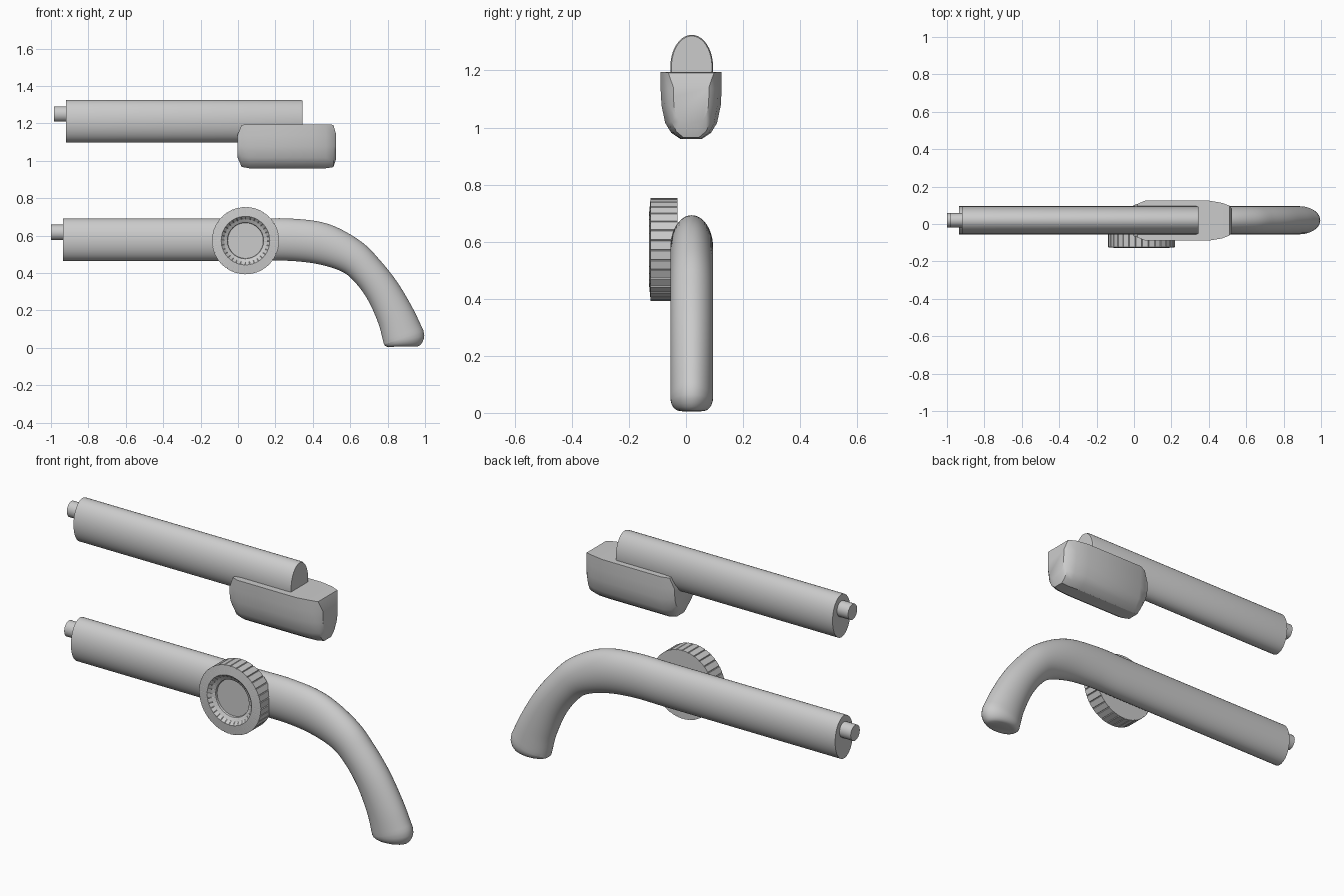
import bpy, math
from mathutils import Vector

cube = bpy.data.objects.get("Cube")
if cube:
    bpy.data.objects.remove(cube)

grey = bpy.data.materials.new("light grey")
grey.use_nodes = True
colour = (0.6, 0.6, 0.6, 1)
grey.diffuse_color = colour
grey.node_tree.nodes["Principled BSDF"].inputs["Base Color"].default_value = colour

MID_Y = 0.02
TAU = math.tau


def loft(name, rings, angle):
    """Skin a list of equal closed rings and cap both ends."""
    n = len(rings[0])
    verts = [p for ring in rings for p in ring]
    faces = [(r * n + i, r * n + (i + 1) % n, (r + 1) * n + (i + 1) % n, (r + 1) * n + i)
             for r in range(len(rings) - 1) for i in range(n)]
    faces += [tuple(reversed(range(n))), tuple(range(len(verts) - n, len(verts)))]
    mesh = bpy.data.meshes.new(name)
    mesh.from_pydata(verts, [], faces)
    mesh.materials.append(grey)
    obj = bpy.data.objects.new(name, mesh)
    bpy.context.collection.objects.link(obj)
    bpy.ops.object.select_all(action='DESELECT')
    obj.select_set(True)
    bpy.context.view_layer.objects.active = obj
    bpy.ops.object.mode_set(mode='EDIT')
    bpy.ops.mesh.select_all(action='SELECT')
    bpy.ops.mesh.normals_make_consistent(inside=False)
    bpy.ops.object.mode_set(mode='OBJECT')
    if angle:
        bpy.ops.object.shade_smooth_by_angle(angle=math.radians(angle))
    return obj


def oval(x, z, tangent, half_y, half_z, n=40):
    """Oval ring square to a tangent lying in the xz plane."""
    t = Vector(tangent).normalized()
    return [(x - t.y * half_z * math.sin(a), MID_Y + half_y * math.cos(a),
             z + t.x * half_z * math.sin(a)) for a in (TAU * i / n for i in range(n))]


def spline(points, steps=6):
    """Smooth path of (x, z, half height) through the given points."""
    pts = [Vector(p) for p in points]
    ext = [2 * pts[0] - pts[1]] + pts + [2 * pts[-1] - pts[-2]]
    out = []
    for a, b, c, d in zip(ext, ext[1:], ext[2:], ext[3:]):
        for k in range(steps):
            t = k / steps
            out.append(0.5 * (2 * b + (c - a) * t + (2 * a - 5 * b + 4 * c - d) * t * t
                              + (3 * b - a - 3 * c + d) * t ** 3))
    return out + [pts[-1]]


# Lower tube: straight barrel running into a bent handle with a rounded tip
bend = spline([(0.1, 0.578, 0.113), (0.28, 0.578, 0.113), (0.45, 0.556, 0.111),
               (0.6, 0.492, 0.096), (0.69, 0.412, 0.089), (0.775, 0.3, 0.092),
               (0.845, 0.165, 0.101), (0.886, 0.055, 0.112)])
rings = [oval(-0.935, 0.578, (1, 0), 0.075, 0.113)]
for i, p in enumerate(bend):
    a, b = bend[max(i - 1, 0)], bend[min(i + 1, len(bend) - 1)]
    rings.append(oval(p.x, p.y, (b.x - a.x, b.y - a.y), 0.075, p.z))
for k in range(1, 7):
    s, c = math.sin(k * TAU / 24), math.cos(k * TAU / 24)
    rings.append(oval(0.886 + 0.006 * s, 0.055 - 0.048 * s, (0.2 * c, -1),
                      0.04 + 0.035 * c, 0.068 + 0.044 * c))
loft("lower_tube", rings, 50)

# Upper tube
loft("upper_tube", [oval(x, 1.212, (1, 0), 0.075 - d, 0.113 - d)
                    for x, d in ((-0.92, 0), (0.335, 0), (0.345, 0.004))], 50)

# Pegs on the left ends
for name, x, z in (("lower_peg", -1.0, 0.617), ("upper_peg", -0.985, 1.25)):
    loft(name, [oval(px, z, (1, 0), 0.038, 0.041, 24) for px in (x, x + 0.08)], 50)


# Holder block: flat-topped U section with narrowed, chamfered ends
def u_ring(x, width, bottom, top):
    section = [(-1, 1), (-1, 0.75), (-0.97, 0.5), (-0.85, 0.24), (-0.65, 0.09), (-0.35, 0)]
    section += [(-y, z) for y, z in reversed(section)]
    return [(x, MID_Y - 0.002 + y * width, bottom + z * (top - bottom)) for y, z in section]


loft("holder_block", [u_ring(-0.004, 0.082, 1.02, 1.135), u_ring(0.02, 0.09, 0.967, 1.192),
                      u_ring(0.06, 0.107, 0.96, 1.195), u_ring(0.4, 0.107, 0.96, 1.195),
                      u_ring(0.47, 0.095, 0.96, 1.195), u_ring(0.51, 0.08, 0.966, 1.192),
                      u_ring(0.525, 0.062, 1.01, 1.14)], 32)


# Ridged dial with a stepped recess
def dial_ring(y, radius, groove, count=32):
    ring = []
    for i in range(count):
        for frac, depth in ((0.0, 0), (0.84, 0), (0.92, groove)):
            a = TAU * (i + frac) / count
            r = radius - depth
            ring.append((0.04 + r * math.cos(a), y, 0.573 + r * math.sin(a)))
    return ring


loft("dial", [dial_ring(*s) for s in ((-0.03, 0.18, 0.004), (-0.124, 0.18, 0.004),
                                      (-0.129, 0.13, 0.002), (-0.115, 0.115, 0.002),
                                      (-0.105, 0.097, 0), (-0.095, 0.095, 0))], 0)
